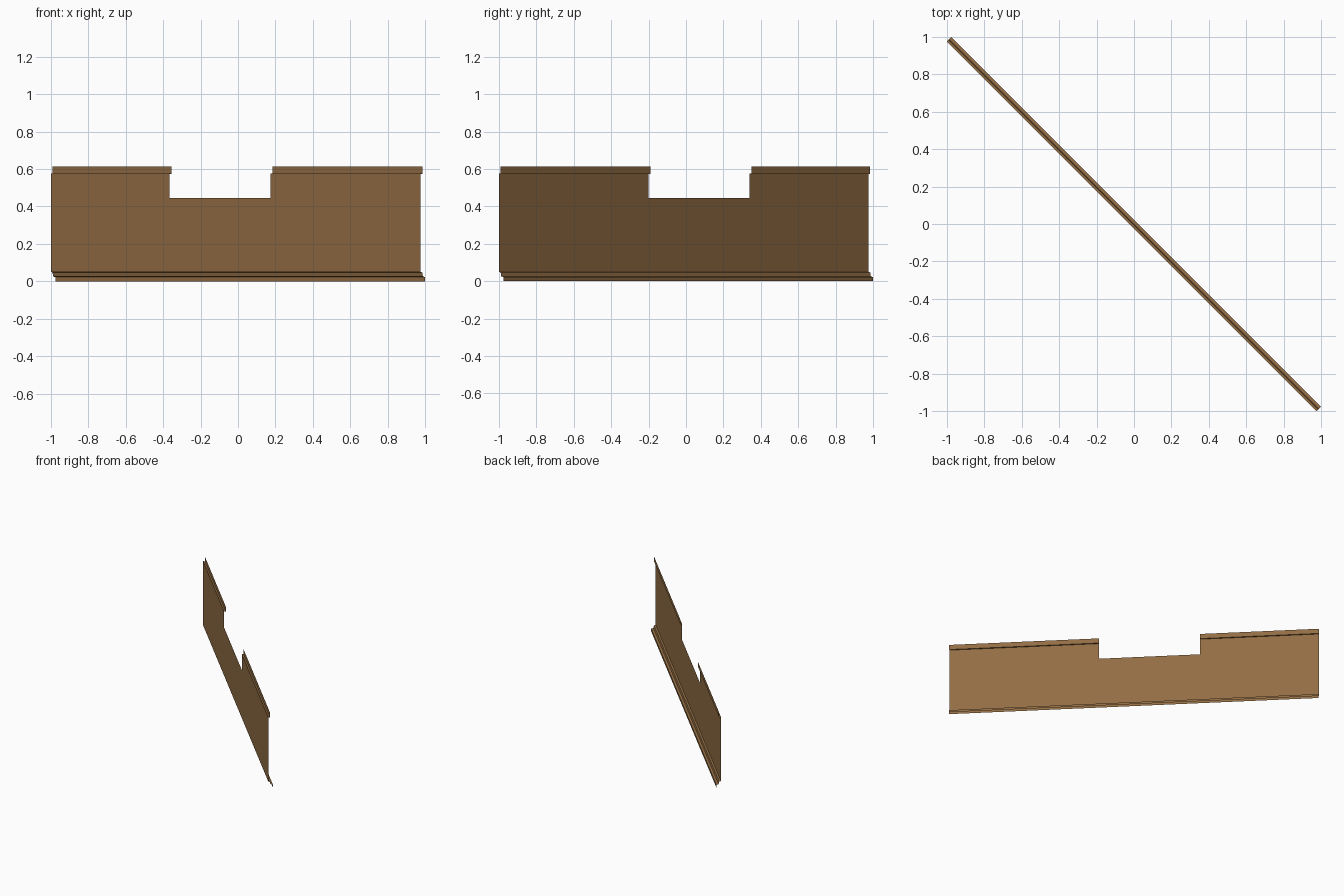
import bpy, bmesh

if "Cube" in bpy.data.objects:
    bpy.data.objects.remove(bpy.data.objects["Cube"])

# Single flat colour for the folded sheet
brown = bpy.data.materials.new("brown_panel")
brown.diffuse_color = (0.29, 0.153, 0.058, 1.0)
brown.use_nodes = True
brown.node_tree.nodes["Principled BSDF"].inputs["Base Color"].default_value = brown.diffuse_color

# Cross-section: (offset across the sheet, height), with the stepped foot and top lip
NOTCH_Z = 0.445
profile = [(0.012, 0.0), (0.012, 0.022), (0.0, 0.026), (-0.003, 0.047),
           (-0.0125, 0.05), (-0.0125, NOTCH_Z), (-0.0125, 0.576),
           (-0.003, 0.574), (-0.003, 0.614)]

# Stations along the length: ends and the two notch sides
stations = [-0.988, -0.353, 0.187, 0.988]

# Sweep the section along the diagonal, leaving the notch open
bm = bmesh.new()
rows = [[bm.verts.new((u + v, v - u, z)) for u in stations] for v, z in profile]
for i in range(len(profile) - 1):
    for j in range(len(stations) - 1):
        if j == 1 and profile[i][1] >= NOTCH_Z:
            continue
        bm.faces.new((rows[i][j], rows[i][j + 1], rows[i + 1][j + 1], rows[i + 1][j]))
loose = [v for v in bm.verts if not v.link_faces]
bmesh.ops.delete(bm, geom=loose, context='VERTS')
bm.normal_update()

mesh = bpy.data.meshes.new("notched_panel")
bm.to_mesh(mesh)
bm.free()
mesh.materials.append(brown)
panel = bpy.data.objects.new("notched_panel", mesh)
bpy.context.collection.objects.link(panel)
